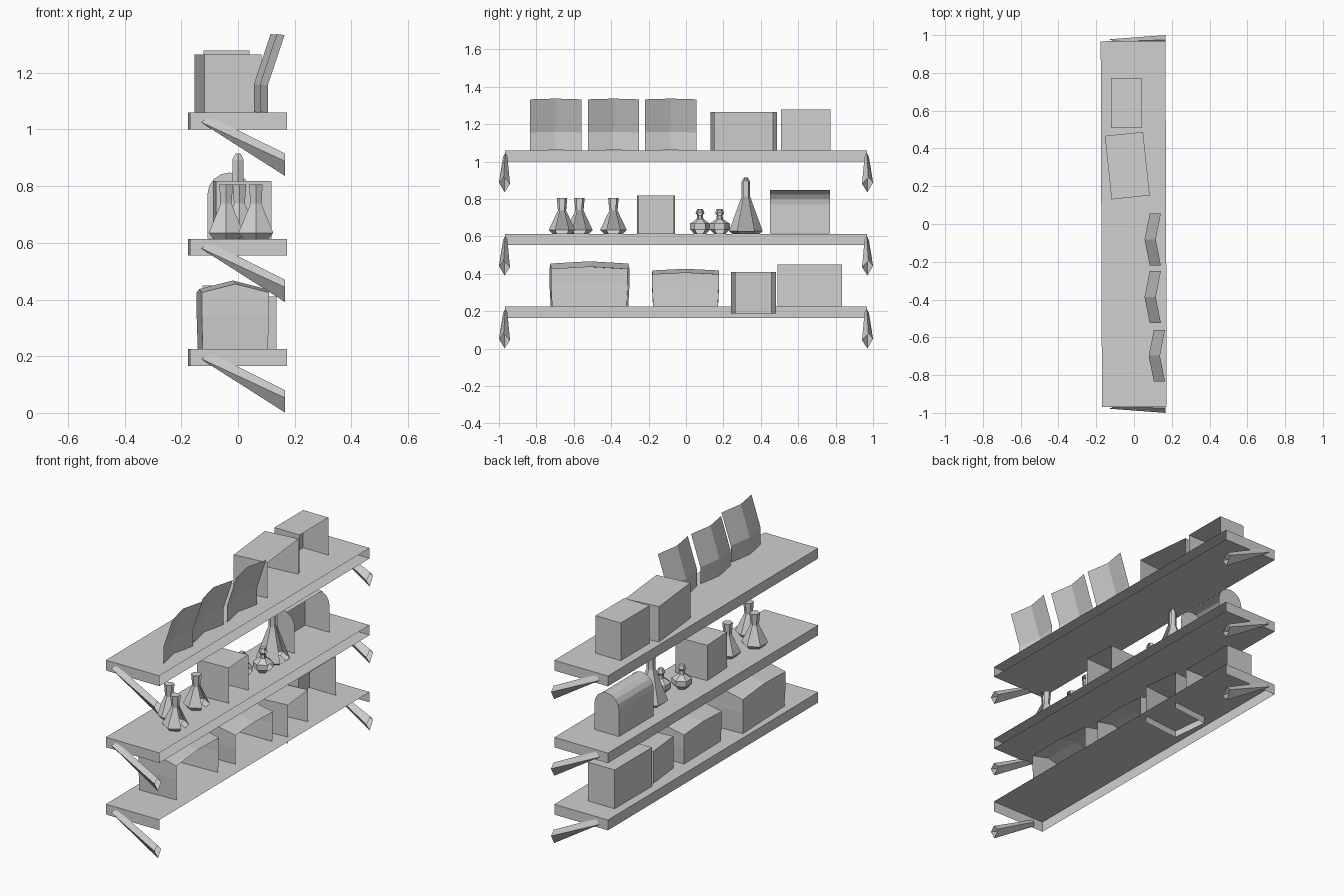
import bpy, bmesh, math
from mathutils import Matrix

if "Cube" in bpy.data.objects:
    bpy.data.objects.remove(bpy.data.objects["Cube"], do_unlink=True)

grey = bpy.data.materials.new("plain_grey")
grey.use_nodes = True
GREY = (0.63, 0.63, 0.63, 1)
grey.diffuse_color = GREY
grey.node_tree.nodes["Principled BSDF"].inputs["Base Color"].default_value = GREY


def finish(bm, name, loc=(0, 0, 0), turn=0, open_back=None, open_base=False):
    """Turn the mesh, drop hidden wall-side and base faces, make the object."""
    bmesh.ops.recalc_face_normals(bm, faces=bm.faces)
    bm.transform(Matrix.Translation(loc) @ Matrix.Rotation(math.radians(turn), 4, 'Z'))
    bm.normal_update()
    gone = [f for f in bm.faces
            if (open_back is not None and f.normal.x > open_back)
            or (open_base and f.normal.z < -0.9)]
    bmesh.ops.delete(bm, geom=gone, context='FACES')
    mesh = bpy.data.meshes.new(name)
    bm.to_mesh(mesh)
    bm.free()
    mesh.materials.append(grey)
    obj = bpy.data.objects.new(name, mesh)
    bpy.context.collection.objects.link(obj)


def block(name, x, y, z, turn=0.0, bulge=0.0, open_base=True):
    """Open-backed box; a bulge gives it a raised lid and pinched base."""
    size = [b - a for a, b in (x, y, z)]
    centre = [(a + b) / 2 for a, b in (x, y, z)]
    bm = bmesh.new()
    bmesh.ops.create_cube(bm, size=1)
    if bulge:
        bmesh.ops.subdivide_edges(bm, edges=bm.edges, cuts=1, use_grid_fill=True)
    bm.transform(Matrix.Diagonal((*size, 1)))
    if bulge:
        for v in bm.verts:
            u, w = abs(v.co.x) / size[0] * 2, abs(v.co.y) / size[1] * 2
            if v.co.z > 0.01:
                v.co.z -= bulge * (u + 0.4 * w)
            elif v.co.z < -0.01:
                v.co.x *= 0.97
                v.co.y *= 0.97
    finish(bm, name, centre, turn, 0.7, open_base)


def lathe(name, x, y, z, profile):
    """Six-sided vessel from (radius, height) pairs, open toward the wall."""
    bm = bmesh.new()
    angles = [math.radians(30 + 60 * i) for i in range(6)]
    rings = [[bm.verts.new((r * math.cos(a), r * math.sin(a), h)) for a in angles]
             for r, h in profile]
    for a, b in zip(rings, rings[1:]):
        for i in range(6):
            j = (i + 1) % 6
            bm.faces.new((a[i], a[j], b[j], b[i]))
    bm.faces.new(rings[-1])
    finish(bm, name, (x, y, z), 0, 0.7)


def bracket(name, base, side):
    """Tapered diagonal strut, wide and open at the wall end."""
    thin = [(-0.1, 0.966, 0.047), (-0.13, 0.978, 0.026),
            (-0.11, 0.968, 0.012), (-0.1, 0.955, 0.03)]
    wide = [(0.166, 0.975, -0.085), (0.166, 1.0, -0.112),
            (0.166, 0.97, -0.164), (0.166, 0.941, -0.12)]
    bm = bmesh.new()
    a, b = ([bm.verts.new((x, side * y, base + z)) for x, y, z in ring]
            for ring in (thin, wide))
    bm.faces.new(a)
    for i in range(4):
        j = (i + 1) % 4
        bm.faces.new((a[i], a[j], b[j], b[i]))
    finish(bm, name)


# Shelves open against the wall, the lowest also underneath, on end struts
for label, low, high in (("lower", 0.165, 0.225), ("middle", 0.555, 0.613),
                         ("upper", 1.0, 1.06)):
    block(label + "_shelf", (-0.173, 0.17), (-0.968, 0.968), (low, high), 0.2,
          open_base=label == "lower")
    for end, side in (("front", -1), ("back", 1)):
        bracket(f"{label}_{end}_bracket", low, side)

# Upper shelf: three open folded books leaning on the wall
for n, (y, shift) in enumerate(((-0.697, 0.022), (-0.387, 0), (-0.082, 0))):
    bm = bmesh.new()
    rows = [[bm.verts.new((x + shift + 0.027 * abs(s), y + 0.137 * s,
                           z - 0.004 * abs(s)))
             for s in (-1, 0, 1)]
            for x, z in ((0.056, 1.062), (0.056, 1.16), (0.115, 1.337))]
    for a, b in zip(rows, rows[1:]):
        for i in range(2):
            bm.faces.new((a[i], a[i + 1], b[i + 1], b[i]))
    finish(bm, f"open_book_{n + 1}")

# Boxes
block("upper_wide_box", (-0.137, 0.066), (0.14, 0.478), (1.06, 1.265), 6)
block("upper_small_box", (-0.122, 0.04), (0.508, 0.772), (1.06, 1.278))
block("middle_box", (-0.083, 0.113), (-0.258, -0.065), (0.613, 0.818), 3)
block("lower_deep_box", (-0.1, 0.125), (0.252, 0.47), (0.187, 0.41), 6)
block("lower_wide_box", (-0.125, 0.045), (0.49, 0.833), (0.225, 0.45))
block("large_bundle", (-0.137, 0.1), (-0.725, -0.307), (0.225, 0.467), 2.5, 0.03)
block("small_bundle", (-0.105, 0.105), (-0.18, 0.175), (0.225, 0.427), 1, 0.022)

# Domed chest: arch outline drawn along the shelf
bm = bmesh.new()
outline = [(-0.108, 0.615)]
outline += [(-0.03 - 0.078 * math.cos(math.pi * i / 8),
             0.77 + 0.078 * math.sin(math.pi * i / 8)) for i in range(9)]
outline += [(0.048, 0.615)]
face = bm.faces.new([bm.verts.new((x, 0.45, z)) for x, z in outline])
out = bmesh.ops.extrude_face_region(bm, geom=[face], use_keep_orig=True)
for v in out["geom"]:
    if isinstance(v, bmesh.types.BMVert):
        v.co.y += 0.32
finish(bm, "domed_chest", (0, 0, 0), 0, 0.3, True)

# Bottles
flask = [(0.05, 0), (0.071, 0.022), (0.022, 0.125), (0.028, 0.192)]
for n, (x, y) in enumerate(((0.063, -0.663), (-0.042, -0.57), (0.005, -0.388))):
    lathe(f"flask_{n + 1}", x, y, 0.613, flask)
vial = [(0.03, 0), (0.054, 0.025), (0.054, 0.055), (0.018, 0.08),
        (0.015, 0.1), (0.024, 0.112), (0.015, 0.135)]
for n, (x, y) in enumerate(((-0.026, 0.075), (0.035, 0.18))):
    lathe(f"vial_{n + 1}", x, y, 0.613, vial)
lathe("tall_bottle", 0, 0.32, 0.613,
      [(0.07, 0), (0.09, 0.015), (0.023, 0.2), (0.023, 0.28), (0.01, 0.302)])
